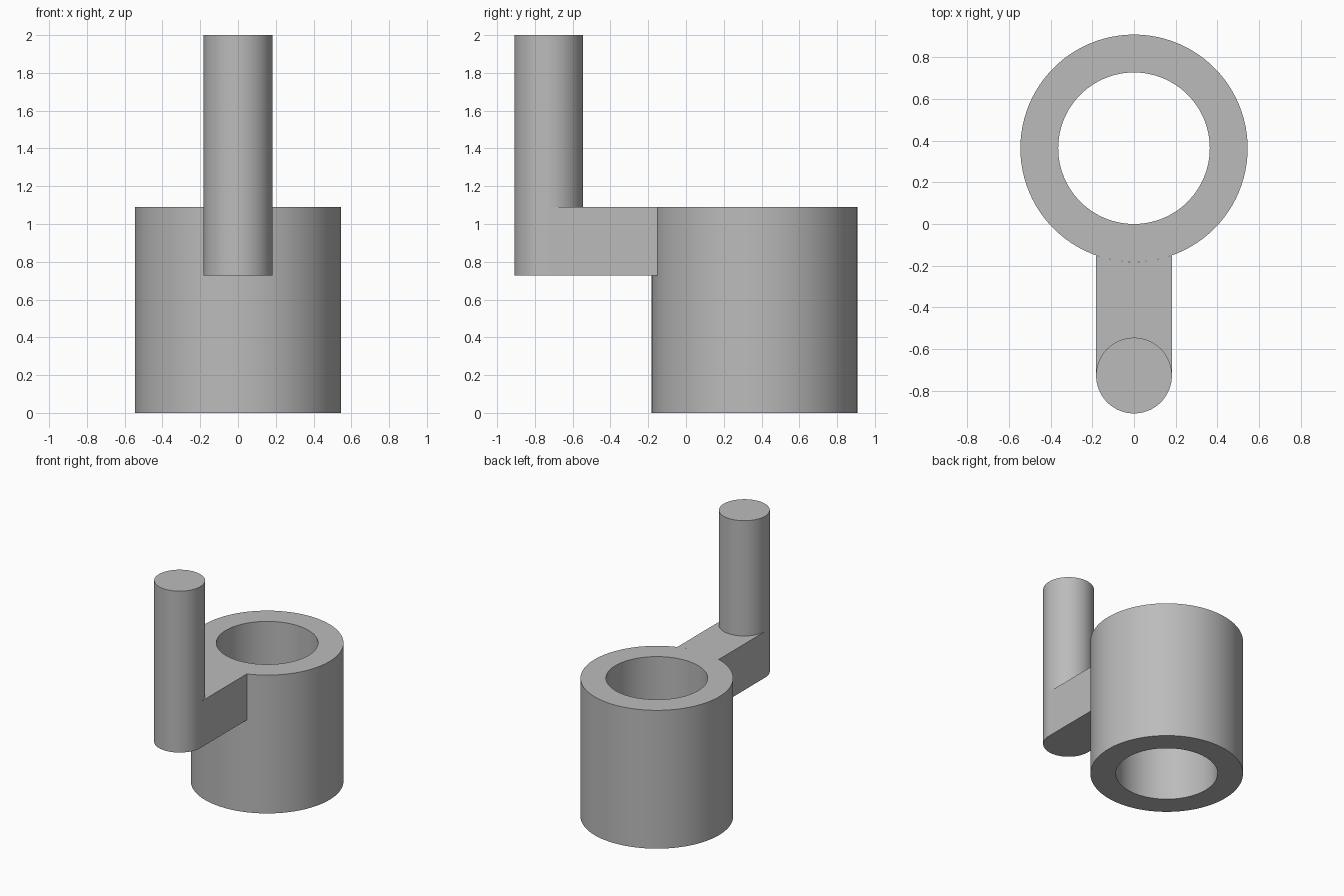
import bpy
import bmesh
from math import sin, cos, pi, asin, radians

cube = bpy.data.objects.get("Cube")
if cube:
    bpy.data.objects.remove(cube, do_unlink=True)

U = 2 / 11          # module: every size is a whole number of these
SEGMENTS = 96
RING_Y, POST_Y = 2 * U, -4 * U

grey = bpy.data.materials.new("plain grey")
grey.use_nodes = True
grey.diffuse_color = (0.5, 0.5, 0.5, 1)
grey.node_tree.nodes["Principled BSDF"].inputs["Base Color"].default_value = grey.diffuse_color


def finish(bm, name):
    """Turn a bmesh into a grey object with smooth curves and sharp edges."""
    bmesh.ops.recalc_face_normals(bm, faces=bm.faces)
    mesh = bpy.data.meshes.new(name)
    bm.to_mesh(mesh)
    bm.free()
    mesh.materials.append(grey)
    obj = bpy.data.objects.new(name, mesh)
    bpy.context.collection.objects.link(obj)
    bpy.ops.object.select_all(action='DESELECT')
    obj.select_set(True)
    bpy.context.view_layer.objects.active = obj
    bpy.ops.object.shade_smooth_by_angle(angle=radians(30))
    return obj


def arc(cy, radius, start, end, steps):
    """Points along an arc centred on x = 0."""
    angles = [start + (end - start) * i / steps for i in range(steps + 1)]
    return [(radius * cos(a), cy + radius * sin(a)) for a in angles]


def extrude(name, outline, bottom, top):
    """Prism from a plan outline."""
    bm = bmesh.new()
    low = [bm.verts.new((x, y, bottom)) for x, y in outline]
    high = [bm.verts.new((x, y, top)) for x, y in outline]
    bm.faces.new(low)
    bm.faces.new(high)
    for i in range(len(low)):
        j = (i + 1) % len(low)
        bm.faces.new((low[i], low[j], high[j], high[i]))
    return finish(bm, name)


# Hollow sleeve, open at both ends: a rectangular section swept in a circle
bm = bmesh.new()
section = [(2 * U, 0), (3 * U, 0), (3 * U, 6 * U), (2 * U, 6 * U)]
loops = [[bm.verts.new((x, y, z)) for x, y in arc(RING_Y, r, 0, 2 * pi, SEGMENTS)[:-1]]
         for r, z in section]
for a, b in zip(loops, loops[1:] + loops[:1]):
    for i in range(SEGMENTS):
        j = (i + 1) % SEGMENTS
        bm.faces.new((a[i], a[j], b[j], b[i]))
finish(bm, "sleeve")

# Upright post
extrude("post", arc(POST_Y, U, 0, 2 * pi, SEGMENTS)[:-1], 4 * U, 11 * U)

# Arm, its ends hollowed to fit against the post and the sleeve
half = asin(1 / 3)
outline = arc(POST_Y, U, 0, pi, SEGMENTS // 2)
outline += arc(RING_Y, 3 * U, -pi / 2 - half, -pi / 2 + half, 16)
extrude("arm", outline, 4 * U, 6 * U)
